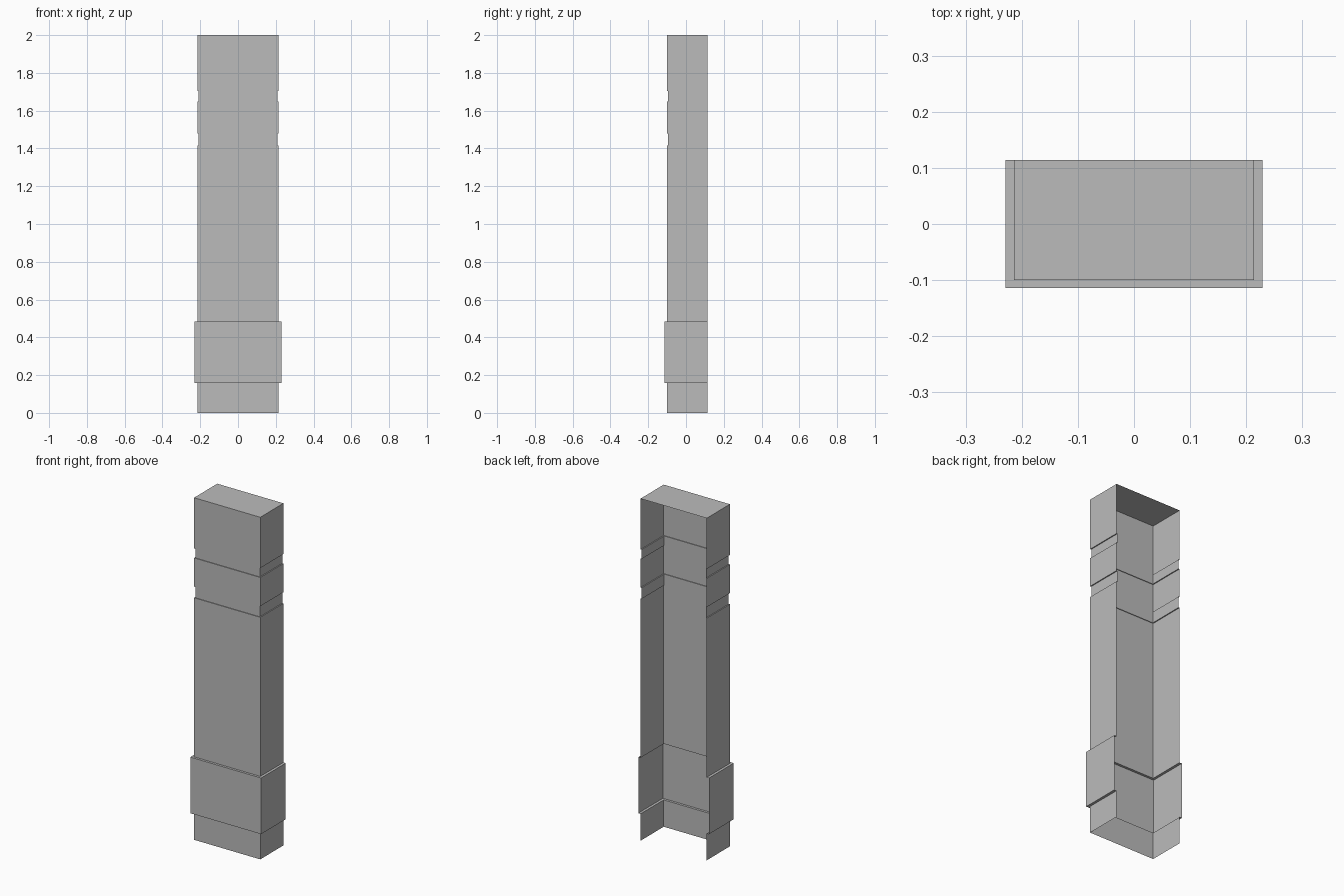
import bpy
import bmesh

cube = bpy.data.objects.get("Cube")
if cube:
    bpy.data.objects.remove(cube, do_unlink=True)

# Single plain grey material
grey = bpy.data.materials.new("plain_grey")
grey.use_nodes = True
colour = (0.5, 0.5, 0.5, 1)
grey.diffuse_color = colour
grey.node_tree.nodes["Principled BSDF"].inputs["Base Color"].default_value = colour

BACK = 0.114
# Half width and front position of each section
SHAFT = (0.214, -0.1)
BAND = (0.229, -0.114)
GROOVE = (0.208, -0.096)

# Sections from the floor up: outline, bottom, top
SECTIONS = [
    (SHAFT, 0, 0.157),
    (BAND, 0.157, 0.485),
    (SHAFT, 0.485, 1.415),
    (GROOVE, 1.415, 1.48),
    (SHAFT, 1.48, 1.648),
    (GROOVE, 1.648, 1.703),
    (SHAFT, 1.703, 2),
]


def outline(bm, section, z):
    """Three-sided outline, open at the back."""
    w, front = section
    points = [(-w, BACK), (-w, front), (w, front), (w, BACK)]
    return [bm.verts.new((x, y, z)) for x, y in points]


# Open-backed shell, with ledges joining neighbouring sections
bm = bmesh.new()
rings = []
for section, bottom, top in SECTIONS:
    rings += [outline(bm, section, bottom), outline(bm, section, top)]
for low, high in zip(rings, rings[1:]):
    for i in range(3):
        bm.faces.new((low[i], low[i + 1], high[i + 1], high[i]))

# Flat cap on top
bm.faces.new(rings[-1])

mesh = bpy.data.meshes.new("pilaster")
bm.to_mesh(mesh)
bm.free()
mesh.materials.append(grey)
pilaster = bpy.data.objects.new("pilaster", mesh)
bpy.context.collection.objects.link(pilaster)
